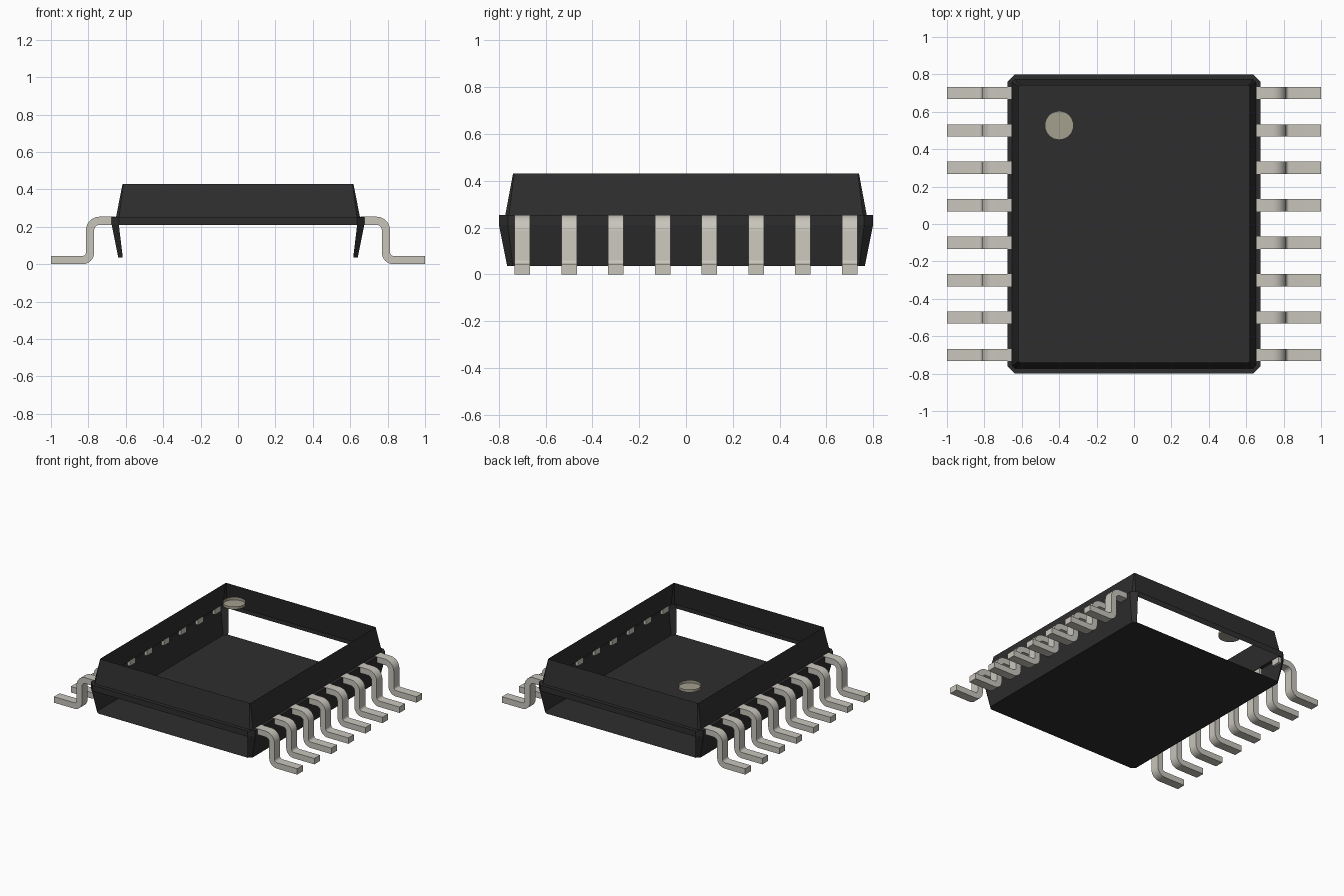
import bpy
import bmesh
from math import cos, sin, pi
from mathutils import Vector

cube = bpy.data.objects.get("Cube")
if cube:
    bpy.data.objects.remove(cube, do_unlink=True)


def make_material(name, color):
    mat = bpy.data.materials.new(name)
    mat.use_nodes = True
    mat.diffuse_color = (*color, 1)
    mat.node_tree.nodes["Principled BSDF"].inputs["Base Color"].default_value = (*color, 1)
    return mat


black = make_material("black_resin", (0.027, 0.027, 0.027))
metal = make_material("lead_metal", (0.58, 0.56, 0.50))
beige = make_material("marker_beige", (0.37, 0.345, 0.27))


def finish(bm, name, mat, smooth=False):
    mesh = bpy.data.meshes.new(name)
    bm.to_mesh(mesh)
    bm.free()
    obj = bpy.data.objects.new(name, mesh)
    bpy.context.collection.objects.link(obj)
    mesh.materials.append(mat)
    if smooth:
        bpy.ops.object.select_all(action='DESELECT')
        obj.select_set(True)
        bpy.context.view_layer.objects.active = obj
        bpy.ops.object.shade_smooth_by_angle(angle=0.6)
    return obj


def octagon(hx, hy, cut, z):
    """Rectangle outline with clipped corners, counter-clockwise."""
    return [Vector((x, y, z)) for x, y in (
        (hx, cut - hy), (hx, hy - cut), (hx - cut, hy), (cut - hx, hy),
        (-hx, hy - cut), (-hx, cut - hy), (cut - hx, -hy), (hx - cut, -hy))]


def loft(name, rings, skip=(), cap=False):
    """Thin open shell through stacked outlines, leaving out the skipped sides."""
    bm = bmesh.new()
    loops = [[bm.verts.new(p) for p in ring] for ring in rings]
    for low, high in zip(loops, loops[1:]):
        for i in range(len(low)):
            if i not in skip:
                j = (i + 1) % len(low)
                bm.faces.new((low[i], low[j], high[j], high[i]))
    if cap:
        bm.faces.new(loops[0][::-1])
    return bm


# Case: open top, and open front and back below the flange
floor_ring = octagon(0.64, 0.765, 0.024, 0.035)
flange_low = octagon(0.675, 0.80, 0.038, 0.21)
flange_high = octagon(0.675, 0.80, 0.038, 0.253)
wall_base = octagon(0.652, 0.773, 0.016, 0.253)
wall_top = octagon(0.617, 0.74, 0.005, 0.43)

finish(loft("lower", [floor_ring, flange_low], skip=(2, 6), cap=True), "case_floor_and_sides", black)
finish(loft("flange", [flange_low, flange_high, wall_base]), "case_flange", black)
finish(loft("upper", [wall_base, wall_top]), "case_upper_walls", black)

# Round corner marker: shallow cup
rings = [[Vector((-0.4 + 0.077 * cos(a * pi / 16), 0.527 + 0.077 * sin(a * pi / 16), z))
          for a in range(32)] for z in (0.407, 0.428)]
finish(loft("marker", rings, cap=True), "corner_marker", beige, smooth=True)


# Bent lead: strip swept along a centre line with two bends
def lead_sections(half):
    sections = [(Vector((0.655, 0.232)), Vector((0, half)))]
    steps = 6
    for k in range(steps + 1):
        a = pi / 2 * (1 - k / steps)
        n = Vector((cos(a), sin(a)))
        sections.append((Vector((0.741, 0.182)) + 0.05 * n, half * n))
    for k in range(steps + 1):
        a = pi / 2 * k / steps
        n = Vector((cos(a), sin(a)))
        sections.append((Vector((0.831, 0.062)) - 0.04 * n, half * n))
    sections.append((Vector((1.0, 0.022)), Vector((0, half))))
    return sections


def make_lead(name, side, y, width=0.066):
    bm = bmesh.new()
    loops = []
    for c, n in lead_sections(0.022):
        corners = [(c + n, -1), (c + n, 1), (c - n, 1), (c - n, -1)]
        loops.append([bm.verts.new((side * p.x, y + s * width / 2, p.y)) for p, s in corners])
    for a, b in zip(loops, loops[1:]):
        for i in range(4):
            j = (i + 1) % 4
            bm.faces.new((a[i], a[j], b[j], b[i]))
    bm.faces.new(loops[0])
    bm.faces.new(loops[-1])
    bmesh.ops.recalc_face_normals(bm, faces=bm.faces)
    finish(bm, name, metal, smooth=True)


for side, label in ((1, "left"), (-1, "right")):
    for i in range(8):
        make_lead(f"{label}_lead_{i + 1}", side, -0.7 + 0.2 * i)
